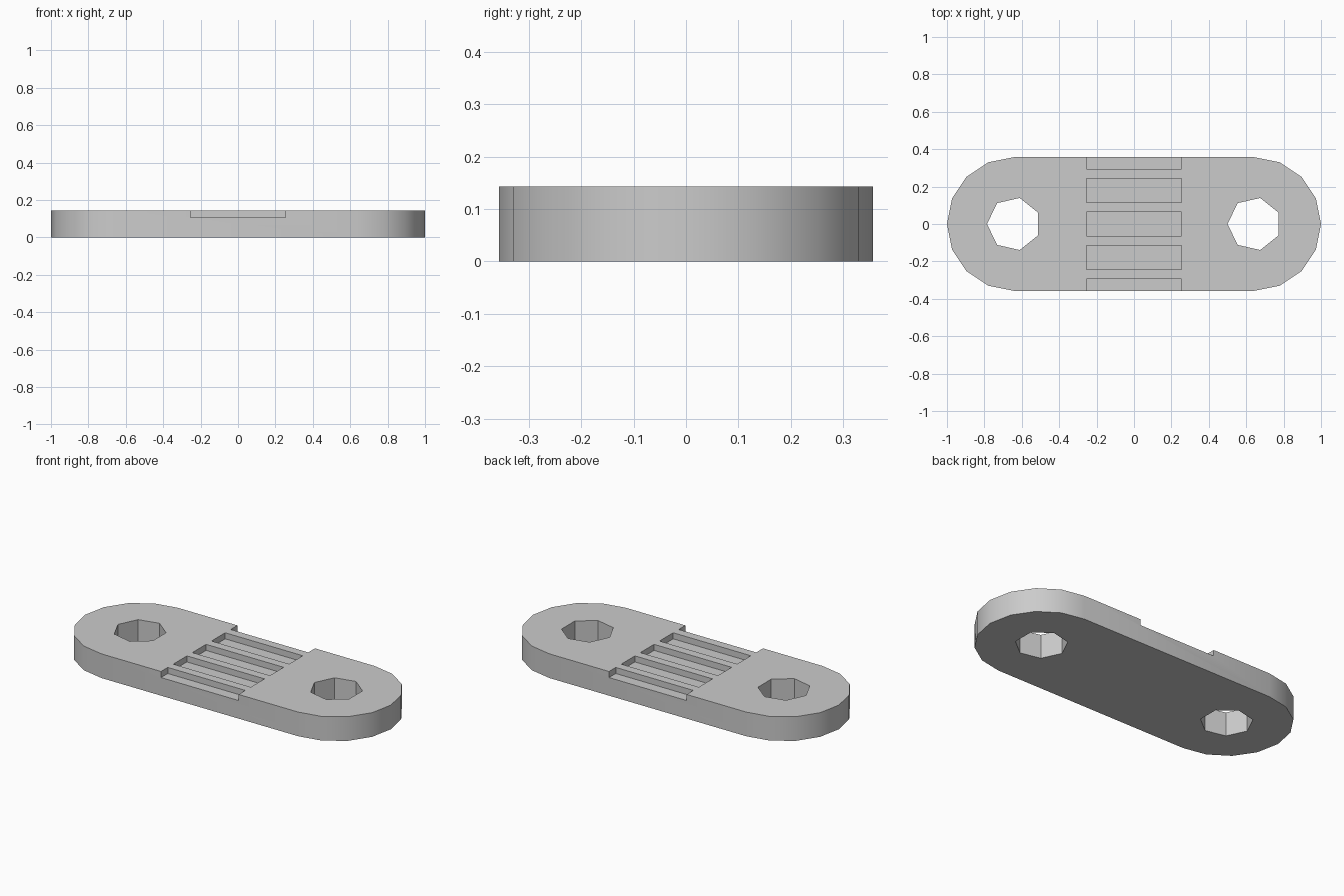
import bpy, bmesh
from math import cos, sin, pi

if "Cube" in bpy.data.objects:
    bpy.data.objects.remove(bpy.data.objects["Cube"], do_unlink=True)

RADIUS = 0.357
CENTRE = 1 - RADIUS
HEIGHT = 0.143
FLOOR = 0.107
PITCH = 0.179

grey = bpy.data.materials.new("light grey")
grey.use_nodes = True
colour = (0.6, 0.6, 0.6, 1)
grey.diffuse_color = colour
grey.node_tree.nodes["Principled BSDF"].inputs["Base Color"].default_value = colour


def arc(cx, radius, start, sweep, steps, count):
    """Points along an arc around (cx, 0)."""
    angles = [start + sweep * i / steps for i in range(count)]
    return [(cx + radius * cos(a), radius * sin(a)) for a in angles]


def prism(bm, outline, z0, z1):
    """Add an upright prism with the given outline."""
    face = bm.faces.new([bm.verts.new((x, y, z0)) for x, y in outline])
    top = bmesh.ops.extrude_face_region(bm, geom=[face])["geom"]
    verts = [v for v in top if isinstance(v, bmesh.types.BMVert)]
    bmesh.ops.translate(bm, verts=verts, vec=(0, 0, z1 - z0))


def make_object(name, bm):
    bmesh.ops.recalc_face_normals(bm, faces=bm.faces)
    mesh = bpy.data.meshes.new(name)
    bm.to_mesh(mesh)
    bm.free()
    mesh.materials.append(grey)
    obj = bpy.data.objects.new(name, mesh)
    bpy.context.collection.objects.link(obj)
    return obj


# Plate with rounded ends
bm = bmesh.new()
prism(bm, arc(CENTRE, RADIUS, -pi / 2, pi, 8, 9)
      + arc(-CENTRE, RADIUS, pi / 2, pi, 8, 9), 0, HEIGHT)
plate = make_object("link_plate", bm)

# Seven-sided through holes and the row of shallow pockets
bm = bmesh.new()
for side in (-1, 1):
    prism(bm, arc(side * CENTRE, RADIUS * 0.4, pi, 2 * pi, 7, 7), -0.1, 0.3)
for row in range(-2, 3):
    y, w, h = row * PITCH, 0.254, 0.064
    prism(bm, [(-w, y - h), (w, y - h), (w, y + h), (-w, y + h)], FLOOR, 0.3)
cutter = make_object("hole_and_pocket_cutter", bm)
cutter.hide_render = True

# Cut, then remove the helper
cut = plate.modifiers.new("cut", "BOOLEAN")
cut.operation = "DIFFERENCE"
cut.solver = "EXACT"
cut.object = cutter
bpy.ops.object.select_all(action="DESELECT")
bpy.context.view_layer.objects.active = plate
plate.select_set(True)
bpy.ops.object.modifier_apply(modifier=cut.name)
bpy.data.objects.remove(cutter, do_unlink=True)

# Smooth rounded ends, sharp rims
bpy.ops.object.shade_smooth_by_angle(angle=pi / 6)
